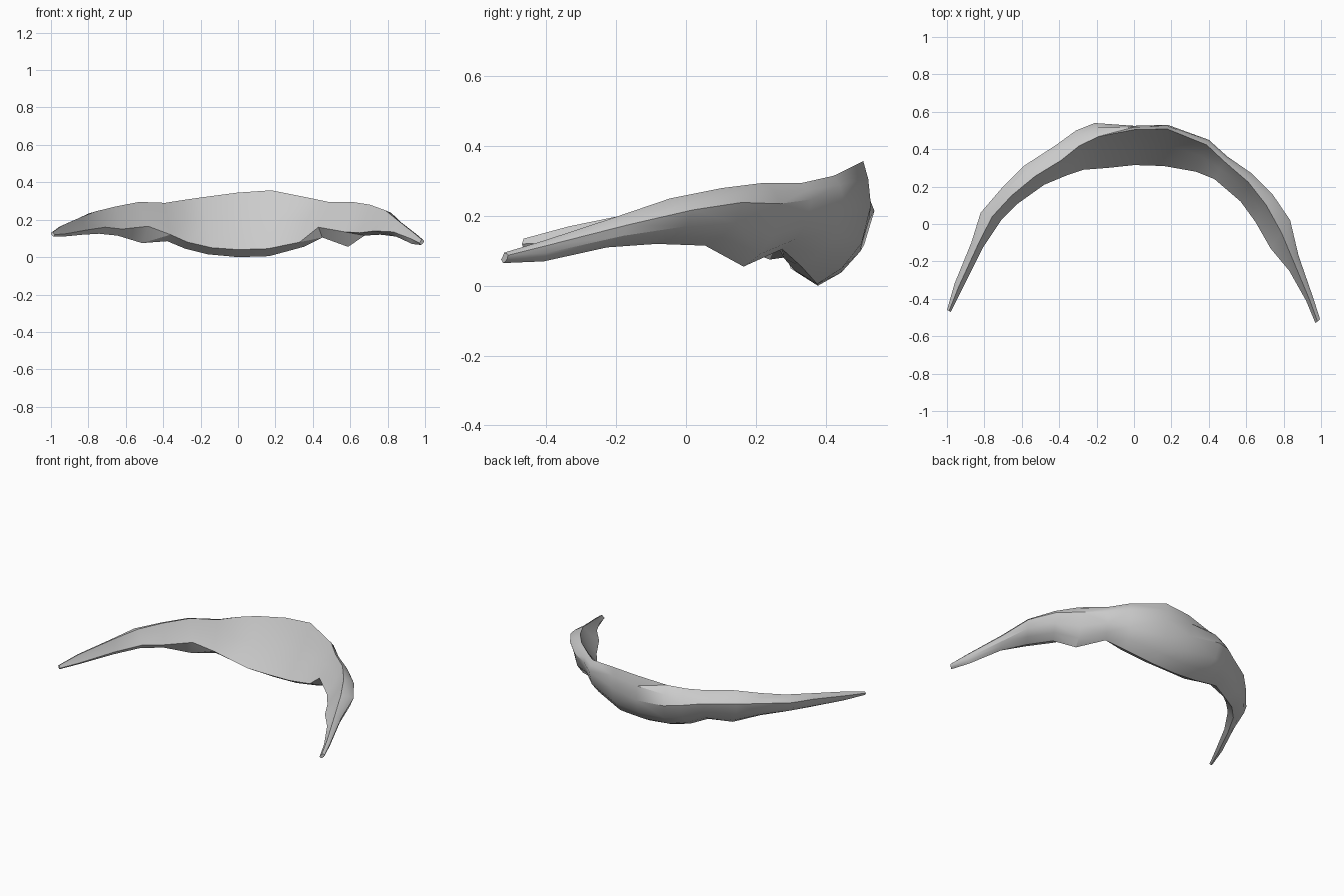
import bpy
import bmesh
from mathutils import Vector

default_cube = bpy.data.objects.get("Cube")
if default_cube:
    bpy.data.objects.remove(default_cube, do_unlink=True)

# One plain grey for the whole shell
grey = bpy.data.materials.new("plain_grey")
grey.use_nodes = True
colour = (0.6, 0.6, 0.6, 1.0)
grey.diffuse_color = colour
grey.node_tree.nodes["Principled BSDF"].inputs["Base Color"].default_value = colour

# Stations from right tip to left tip:
# outer x, outer y, inner x, inner y, ridge height, underside height, inner rim height
stations = [
    (-1, -.46, -.98, -.47, .135, .11, .12),
    (-.96, -.32, -.92, -.35, .17, .11, .125),
    (-.87, -.1, -.81, -.13, .215, .12, .145),
    (-.82, .06, -.71, .02, .245, .125, .16),
    (-.7, .2, -.62, .11, .27, .115, .15),
    (-.59, .31, -.48, .21, .295, .075, .165),
    (-.42, .42, -.36, .26, .29, .085, .12),
    (-.31, .5, -.27, .29, .305, .045, .08),
    (-.21, .54, -.14, .3, .32, .015, .05),
    (0, .525, 0, .315, .345, 0, .04),
    (.18, .53, .16, .31, .357, .005, .045),
    (.4, .45, .33, .28, .315, .055, .08),
    (.5, .36, .43, .24, .295, .105, .16),
    (.63, .27, .57, .12, .295, .055, .135),
    (.74, .16, .65, .01, .28, .115, .13),
    (.835, .02, .73, -.13, .25, .12, .14),
    (.88, -.17, .83, -.25, .195, .11, .135),
    (.96, -.4, .92, -.41, .13, .07, .1),
    (.995, -.51, .97, -.53, .095, .065, .075),
]


def mix(start, end, amount):
    return start + (end - start) * amount


def clamp(value, low, high):
    return max(low, min(high, value))


def cross_section(outer_x, outer_y, inner_x, inner_y, top, bottom, rim):
    """Section running rim, hollow inner wall, ridge, shoulder, edge, flank, underside."""
    inner = Vector((inner_x, inner_y, 0))
    outer = Vector((outer_x, outer_y, 0))
    ridge = clamp(min(.9 + .95 * outer_x, 1.1 - .65 * outer_x), .45, .9)
    edge = mix(bottom, top, clamp(.55 + .5 * abs(outer_x), .55, .75))
    profile = [
        (0, rim),
        (ridge * .58, mix(rim, top, .5)),
        (ridge, top),
        (mix(ridge, 1, .65), mix(edge, top, .6)),
        (1, edge),
        (.88, mix(bottom, edge, .52)),
        (.62, mix(bottom, edge, .2)),
        (.3, bottom),
    ]
    points = []
    for across, height in profile:
        point = inner.lerp(outer, across)
        point.z = height
        points.append(point)
    return points


def loft(name, sections):
    bm = bmesh.new()
    rings = [[bm.verts.new(point) for point in section] for section in sections]
    for ring, following in zip(rings, rings[1:]):
        for i in range(len(ring)):
            j = (i + 1) % len(ring)
            bm.faces.new((ring[i], ring[j], following[j], following[i]))
    bm.faces.new(rings[0])
    bm.faces.new(rings[-1])
    # Facet the warped panels and face everything outward
    bmesh.ops.triangulate(bm, faces=bm.faces[:], quad_method="SHORT_EDGE")
    bmesh.ops.recalc_face_normals(bm, faces=bm.faces[:])
    mesh = bpy.data.meshes.new(name)
    bm.to_mesh(mesh)
    bm.free()
    mesh.materials.append(grey)
    part = bpy.data.objects.new(name, mesh)
    bpy.context.collection.objects.link(part)
    return part


# Curved crescent shell
shell = loft("crescent_shell", [cross_section(*station) for station in stations])
bpy.ops.object.select_all(action="DESELECT")
shell.select_set(True)
bpy.context.view_layer.objects.active = shell
bpy.ops.object.shade_smooth_by_angle(angle=.5)
